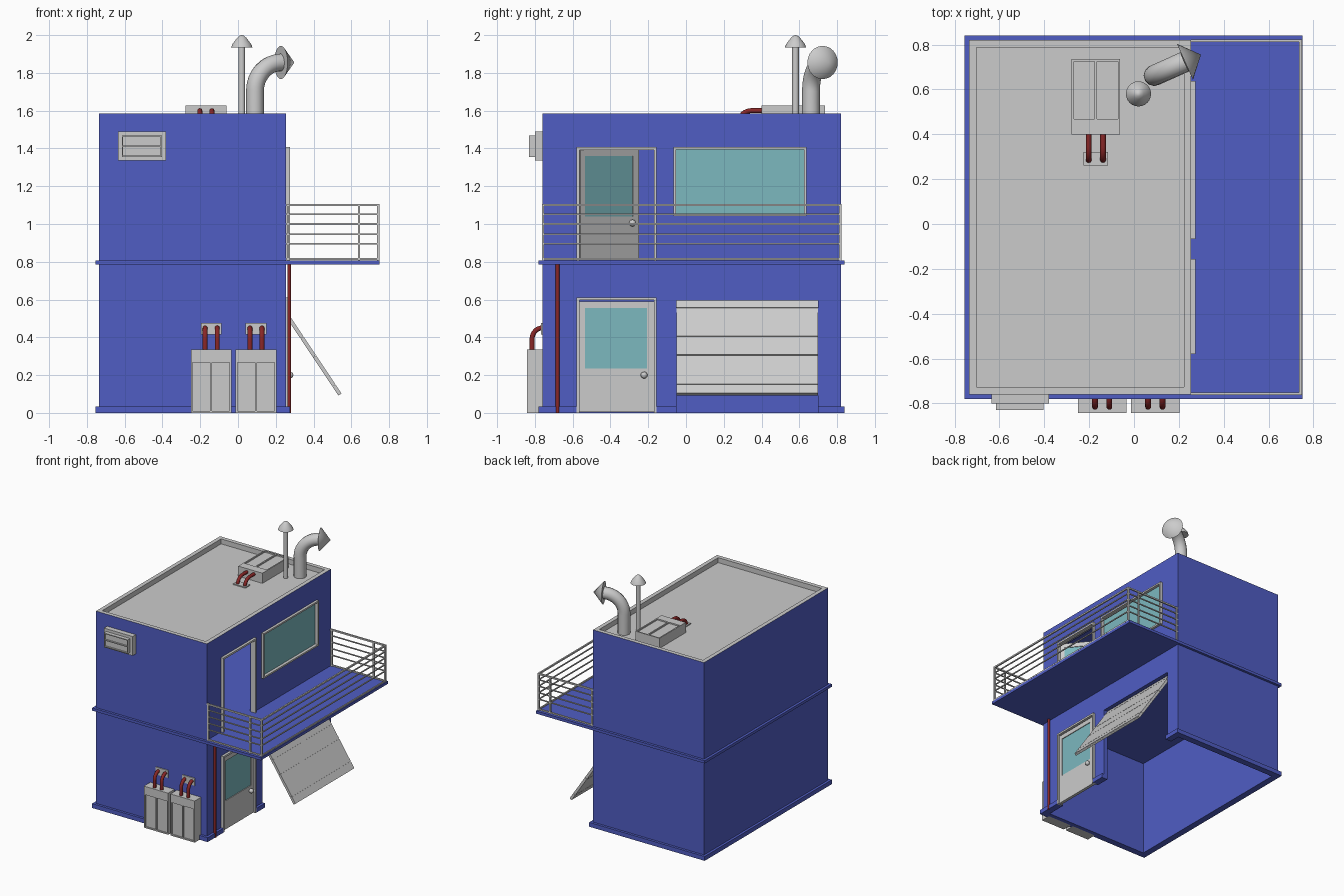
import bpy, bmesh
from math import sin, cos, pi, radians, atan2
from mathutils import Matrix, Vector

if "Cube" in bpy.data.objects:
    bpy.data.objects.remove(bpy.data.objects["Cube"])


def material(name, rgb):
    m = bpy.data.materials.new(name)
    m.diffuse_color = (*rgb, 1)
    m.use_nodes = True
    m.node_tree.nodes["Principled BSDF"].inputs["Base Color"].default_value = m.diffuse_color
    return m


BLUE = material("blue_paint", (0.08, 0.11, 0.55))
TEAL = material("teal_glass", (0.2, 0.48, 0.52))
RED = material("dark_red_pipe", (0.25, 0.02, 0.02))
GREY = material("plain_grey", (0.8, 0.8, 0.8))


def finish(name, bm, mat=None, matrix=Matrix()):
    bm.transform(matrix)
    bmesh.ops.recalc_face_normals(bm, faces=bm.faces)
    me = bpy.data.meshes.new(name)
    bm.to_mesh(me)
    bm.free()
    ob = bpy.data.objects.new(name, me)
    bpy.context.collection.objects.link(ob)
    if mat:
        me.materials.append(mat)
    return ob


def boxes(name, items, mat=None, matrix=Matrix()):
    """One object from boxes given as (x0, x1, y0, y1, z0, z1)."""
    bm = bmesh.new()
    for x0, x1, y0, y1, z0, z1 in items:
        m = Matrix.Translation(((x0 + x1) / 2, (y0 + y1) / 2, (z0 + z1) / 2))
        bmesh.ops.create_cube(bm, size=1, matrix=m @ Matrix.Diagonal((x1 - x0, y1 - y0, z1 - z0, 1)))
    return finish(name, bm, mat, matrix)


def smooth(ob):
    bpy.ops.object.select_all(action='DESELECT')
    ob.select_set(True)
    bpy.context.view_layer.objects.active = ob
    bpy.ops.object.shade_smooth_by_angle(angle=radians(40))


def tube(name, pts, r, mat=None, matrix=Matrix()):
    cu = bpy.data.curves.new(name, 'CURVE')
    cu.dimensions = '3D'
    cu.bevel_depth, cu.bevel_resolution, cu.use_fill_caps = r, 4, True
    sp = cu.splines.new('POLY')
    sp.points.add(len(pts) - 1)
    for p, co in zip(sp.points, pts):
        p.co = (*(matrix @ Vector(co)), 1)
    ob = bpy.data.objects.new(name, cu)
    bpy.context.collection.objects.link(ob)
    if mat:
        cu.materials.append(mat)
    bpy.ops.object.select_all(action='DESELECT')
    ob.select_set(True)
    bpy.context.view_layer.objects.active = ob
    bpy.ops.object.convert(target='MESH')
    smooth(bpy.context.object)


def lathe(name, profile, matrix):
    bm = bmesh.new()
    vs = [bm.verts.new((r, 0, z)) for r, z in profile]
    es = [bm.edges.new(e) for e in zip(vs, vs[1:])]
    bmesh.ops.spin(bm, geom=vs + es, cent=(0, 0, 0), axis=(0, 0, 1), angle=2 * pi, steps=24)
    bmesh.ops.remove_doubles(bm, verts=bm.verts, dist=1e-5)
    smooth(finish(name, bm, None, matrix))


# Building shell, hollowed into two rooms and a roof tray
X0, X1, Y0, Y1, TOP, T = -0.735, 0.255, -0.76, 0.82, 1.585, 0.033
shell = boxes("building_walls", [(X0, X1, Y0, Y1, 0, TOP)], BLUE)
inner = (X0 + T, X1 - T, Y0 + T, Y1 - T)
cuts = [(*inner, -0.1, 0.78), (*inner, 0.8, 1.52), (*inner, 1.545, 1.7),
        (0.15, 0.35, -0.57, -0.165, -0.1, 0.6),      # ground door
        (0.15, 0.35, -0.05, 0.70, -0.1, 0.595),      # garage
        (0.15, 0.35, -0.57, -0.165, 0.8, 1.395),     # balcony door
        (0.15, 0.35, -0.055, 0.625, 1.055, 1.395)]   # window
bpy.context.view_layer.objects.active = shell
for c in cuts:
    cutter = boxes("cutter", [c])
    cutter.hide_render = True
    mod = shell.modifiers.new("cut", 'BOOLEAN')
    mod.object, mod.operation, mod.solver = cutter, 'DIFFERENCE', 'EXACT'
    bpy.ops.object.modifier_apply(modifier=mod.name)
    bpy.data.objects.remove(cutter)
me = shell.data
me.materials.clear()
me.materials.append(BLUE)
me.materials.append(GREY)
for p in me.polygons:
    c = p.center
    inside = X0 + .01 < c.x < X1 - .01 and Y0 + .01 < c.y < Y1 - .01
    tray = c.z > 1.54 and (p.normal.z > 0.5 or inside)
    p.material_index = 1 if tray else 0

# Floor slab with balcony, and the plinth broken at the openings
boxes("balcony_slab", [(-0.755, 0.75, -0.78, 0.84, 0.785, 0.807)], BLUE)
P = 0.02
boxes("plinth", [(X0 - P, X1 + P, Y0 - P, Y0, 0, .035), (X0 - P, X1 + P, Y1, Y1 + P, 0, .035),
                 (X0 - P, X0, Y0, Y1, 0, .035), (X1, X1 + P, Y0, -.58, 0, .035),
                 (X1, X1 + P, -.16, -.05, 0, .035), (X1, X1 + P, .70, Y1, 0, .035)], BLUE)


# Frames, doors and window on the right wall
def frame(name, y0, y1, z0, z1, w, sill):
    items = [(0.235, 0.275, y0, y0 + w, z0, z1), (0.235, 0.275, y1 - w, y1, z0, z1),
             (0.235, 0.275, y0 + w, y1 - w, z1 - w, z1)]
    if sill:
        items.append((0.235, 0.275, y0 + w, y1 - w, z0, z0 + w))
    boxes(name, items)


def door(name, z, angle):
    m = Matrix.Translation((0.25, -0.567, z)) @ Matrix.Rotation(radians(angle), 4, 'Z')
    d0, d1 = -0.012, 0.012
    boxes(name + "_leaf", [(d0, d1, 0, .398, 0, .23), (d0, d1, 0, .398, .55, .585),
                           (d0, d1, 0, .032, .23, .55), (d0, d1, .36, .398, .23, .55)], None, m)
    boxes(name + "_glass", [(-.006, .006, .032, .36, .23, .55)], TEAL, m)
    for s in (-1, 1):
        bm = bmesh.new()
        bmesh.ops.create_uvsphere(bm, u_segments=16, v_segments=10, radius=.018)
        smooth(finish(name + "_knob", bm, None, m @ Matrix.Translation((s * .025, .345, .195))))


frame("ground_door_frame", -.58, -.155, 0, .612, .015, False)
frame("balcony_door_frame", -.58, -.155, .807, 1.407, .015, False)
frame("window_frame", -.067, .637, 1.043, 1.407, .013, True)
boxes("window_glass", [(.243, .252, -.056, .626, 1.055, 1.396)], TEAL)
door("ground_door", 0.005, 0)
door("balcony_door", 0.81, 39)

# Tilted garage door made of slats on a backing sheet
m = Matrix.Translation((0.54, 0, 0.097)) @ Matrix.Rotation(-atan2(.33, .495), 4, 'Y')
edges = [0, .06, .245, .365, .545, .597]
boxes("garage_door", [(-.004, .004, -.05, .70, 0, .597)] +
      [(-.01, .01, -.05, .70, a + .002, b - .002) for a, b in zip(edges, edges[1:])], None, m)

# Balcony railing
ra, rb, rx = -0.757, 0.817, 0.742
rail = []
for z, t in ((.815, .005), (.895, .004), (.947, .004), (1.0, .004), (1.052, .004), (1.1, .006)):
    rail.append((rx - t, rx + t, ra, rb, z - t, z + t))
    rail += [(X1, rx, y - t, y + t, z - t, z + t) for y in (ra, rb)]
for x in (.265, .64, rx):
    rail += [(x - .006, x + .006, y - .006, y + .006, .807, 1.105) for y in (ra, rb)]
boxes("balcony_railing", rail)


# Condenser units with a pair of bent pipes; local y is outward, z along the unit
def condenser(name, m):
    boxes(name + "_body", [(-.108, .108, 0, .072, 0, .335), (-.108, .108, .07, .082, .268, .335),
                           (-.108, .108, .07, .082, 0, .01), (-.108, -.098, .07, .082, .01, .268),
                           (.098, .108, .07, .082, .01, .268), (-.005, .005, .07, .082, .01, .268)], None, m)
    boxes(name + "_pipe_plate", [(-.055, .055, 0, .008, .415, .475)], None, m)
    for x in (-.032, .032):
        arc = [(x, .055 * cos(t * pi / 16), .39 + .06 * sin(t * pi / 16)) for t in range(9)]
        tube(name + "_pipe", [(x, .055, .33)] + arc, .013, RED, m)


for i, x in enumerate((-.142, .095)):
    condenser(f"wall_condenser_{i + 1}", Matrix.Translation((x, Y0, 0)) @ Matrix.Rotation(pi, 4, 'Z'))
condenser("roof_condenser", Matrix.Translation((-.17, .735, 1.545)) @ Matrix.Rotation(pi / 2, 4, 'X'))

# Window-type air unit on the upper front wall
boxes("air_unit", [(-.635, -.38, -.80, Y0, 1.335, 1.49), (-.615, -.403, -.818, -.80, 1.355, 1.468),
                   (-.615, -.403, -.83, -.818, 1.355, 1.362), (-.615, -.403, -.83, -.818, 1.461, 1.468),
                   (-.615, -.403, -.83, -.818, 1.408, 1.415), (-.615, -.608, -.83, -.818, 1.355, 1.468),
                   (-.41, -.403, -.83, -.818, 1.355, 1.468)])

# Drainpipe
tube("drainpipe", [(.271, -.68, 0), (.271, -.68, .79)], .01, RED)

# Roof vents: straight one with a cap, bent one with a cone
tube("thin_vent", [(.02, .58, 1.54), (.02, .58, 1.95)], .018)
lathe("thin_vent_cap", [(0, -.065), (.056, -.065), (.05, -.048), (.024, -.014), (.01, -.002), (0, 0)],
      Matrix.Translation((.02, .58, 2.0)))
az = radians(24)
R, bend = .15, Vector((.09, .662, 1.705))
path = [(bend.x, bend.y, 1.54)]
for i in range(13):
    a = i * pi / 24
    h = R * (1 - cos(a))
    path.append((bend.x + h * cos(az), bend.y + h * sin(az), bend.z + R * sin(a)))
tube("bent_vent", path, .047)
lathe("bent_vent_cone", [(0, 0), (.088, 0), (0, .078)],
      Matrix.Translation(path[-1]) @ Matrix.Rotation(az, 4, 'Z') @ Matrix.Rotation(pi / 2, 4, 'Y'))
